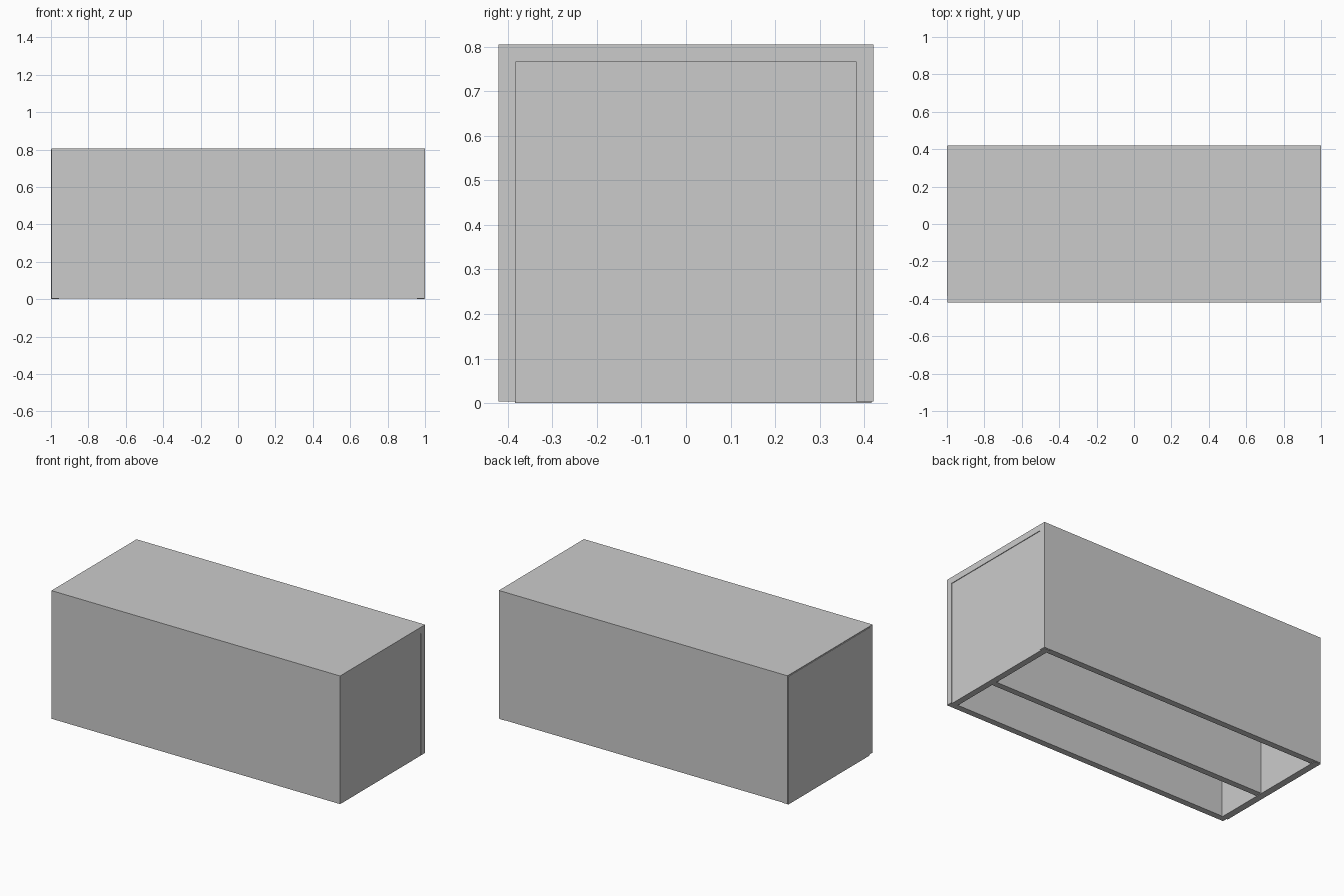
import bpy

if "Cube" in bpy.data.objects:
    bpy.data.objects.remove(bpy.data.objects["Cube"])

T = 0.039      # panel thickness
S = 0.004      # small offset between the overlapping panels


def panel(name, x, y, z):
    """Box panel from (min, max) ranges on each axis."""
    bpy.ops.mesh.primitive_cube_add(size=1, location=[(a + b) / 2 for a, b in (x, y, z)])
    ob = bpy.context.object
    ob.name = name
    ob.scale = [b - a for a, b in (x, y, z)]
    bpy.ops.object.transform_apply(location=False, rotation=False, scale=True)
    return ob


long_x = (-1 + S, 1)
upright_z = (S, 0.80)

# top slab
panel("top", long_x, (-0.42, 0.42), (0.805 - T, 0.805))

# long uprights: front, middle divider, back
panel("front_panel", long_x, (-0.42, -0.42 + T), (S, 0.805 - T))
panel("middle_divider", (-1 + T, 1 - T), (-0.087, -0.087 + T), (S, 0.805 - T))
panel("back_panel", long_x, (0.42 - T, 0.42), (S, 0.805 - T))

# end panels, standing slightly lower and shifted to the left
panel("left_end", (-1, -1 + T + S), (-0.384, 0.416), (0, 0.80))
panel("right_end", (1 - T - S, 1 - S), (-0.384, 0.416), (0, 0.80))
